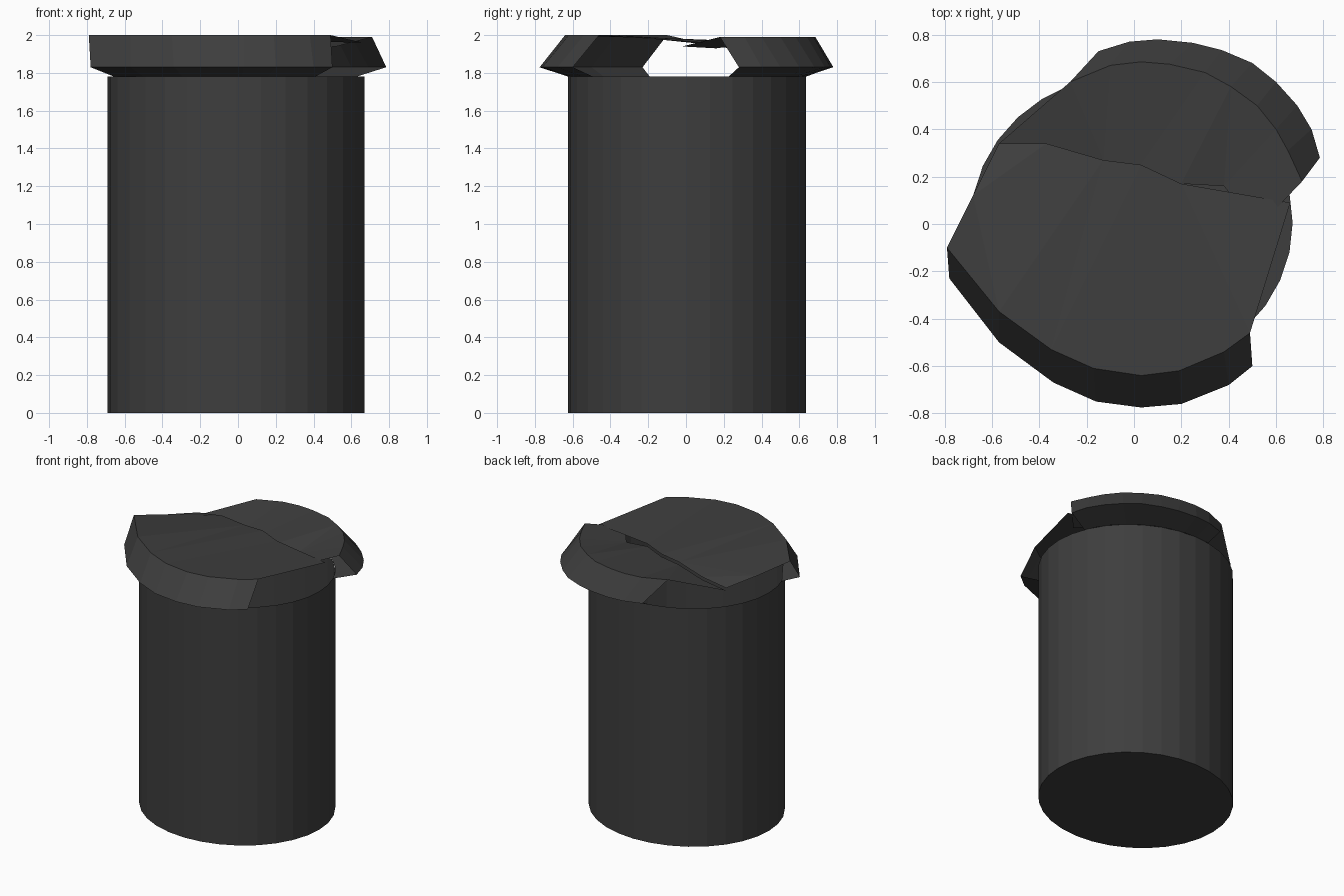
import bpy, bmesh, math

cube = bpy.data.objects.get("Cube")
if cube:
    bpy.data.objects.remove(cube, do_unlink=True)

RX, RY, CX, CY = 0.68, 0.63, -0.01, 0.005
BODY_TOP, LIP, LID = 1.78, 1.83, 1.99

material = bpy.data.materials.new("dark_grey")
material.use_nodes = True
colour = (0.048, 0.048, 0.048, 1)
material.diffuse_color = colour
shader = material.node_tree.nodes["Principled BSDF"]
shader.inputs["Base Color"].default_value = colour
shader.inputs["Roughness"].default_value = 0.8


def add_object(name, bm):
    mesh = bpy.data.meshes.new(name)
    bm.to_mesh(mesh)
    bm.free()
    mesh.materials.append(material)
    obj = bpy.data.objects.new(name, mesh)
    bpy.context.collection.objects.link(obj)
    return obj


def on_body(x, y):
    """Point on the top edge of the body in the direction of x, y."""
    angle = math.atan2((y - CY) / RY, (x - CX) / RX)
    return (CX + RX * math.cos(angle), CY + RY * math.sin(angle), BODY_TOP)


def make_rim(name, tops, lips):
    """Folded strip: body edge, flared lip, then inward to the lid edge."""
    bm = bmesh.new()
    rings = [
        [bm.verts.new(on_body(*p)) for p in lips],
        [bm.verts.new((*p, LIP)) for p in lips],
        [bm.verts.new(p) for p in tops],
    ]
    for low, high in zip(rings, rings[1:]):
        for i in range(len(low) - 1):
            bm.faces.new((low[i], low[i + 1], high[i + 1], high[i]))
    return add_object(name, bm)


def make_sheet(name, outline):
    """Bent sheet filling an outline given anticlockwise."""
    bm = bmesh.new()
    face = bm.faces.new([bm.verts.new(p) for p in outline])
    bmesh.ops.triangulate(bm, faces=[face], ngon_method='BEAUTY')
    return add_object(name, bm)


def at_height(points, z):
    return [(x, y, z) for x, y in points]


# Body: open tube with a closed base
bm = bmesh.new()
bmesh.ops.create_cone(bm, cap_ends=True, segments=32, radius1=1, radius2=1, depth=BODY_TOP)
top = [f for f in bm.faces if f.normal.z > 0.9]
bmesh.ops.delete(bm, geom=top, context='FACES_ONLY')
for v in bm.verts:
    v.co = (CX + RX * v.co.x, CY + RY * v.co.y, v.co.z + BODY_TOP / 2)
add_object("body", bm)

# Front part of the rim, running from the right side to the left
front_lips = [(-.78, -.23), (-.57, -.5), (-.34, -.67), (-.16, -.75), (.03, -.775),
              (.2, -.76), (.4, -.68), (.5, -.6)]
front_tops = at_height([(-.79, -.1), (-.57, -.37), (-.35, -.53), (-.17, -.61), (.03, -.64),
                        (.19, -.62), (.38, -.54), (.49, -.46)], 2)
make_rim("front_rim", front_tops, front_lips)

# Back part of the rim, running from the left side to the right
back_lips = [(.785, .28), (.75, .4), (.69, .5), (.6, .6), (.5, .68), (.37, .735),
             (.25, .765), (.1, .78), (-.02, .77), (-.15, .73)]
back_tops = at_height([(.71, .18), (.65, .31), (.6, .4), (.52, .5), (.41, .58), (.3, .64),
                       (.15, .675), (.03, .685), (-.1, .67), (-.27, .6)], LID)
make_rim("back_rim", back_tops, back_lips)

# Lid: two crumpled sheets overlapping along a crease
crease = [(.2, .17, 1.97), (.03, .25, 1.97), (-.13, .27, 1.96), (-.37, .34, 1.94),
          (-.57, .34, 1.91)]
make_sheet("front_lid", front_tops + [(.66, .09, 1.96)] + crease + [(-.68, .12, 1.95)])
lowered = [(x, y, z - .02) for x, y, z in reversed(crease)]
make_sheet("back_lid", back_tops + lowered + [(.38, .16, 1.93), (.52, -.02, 1.94)])
